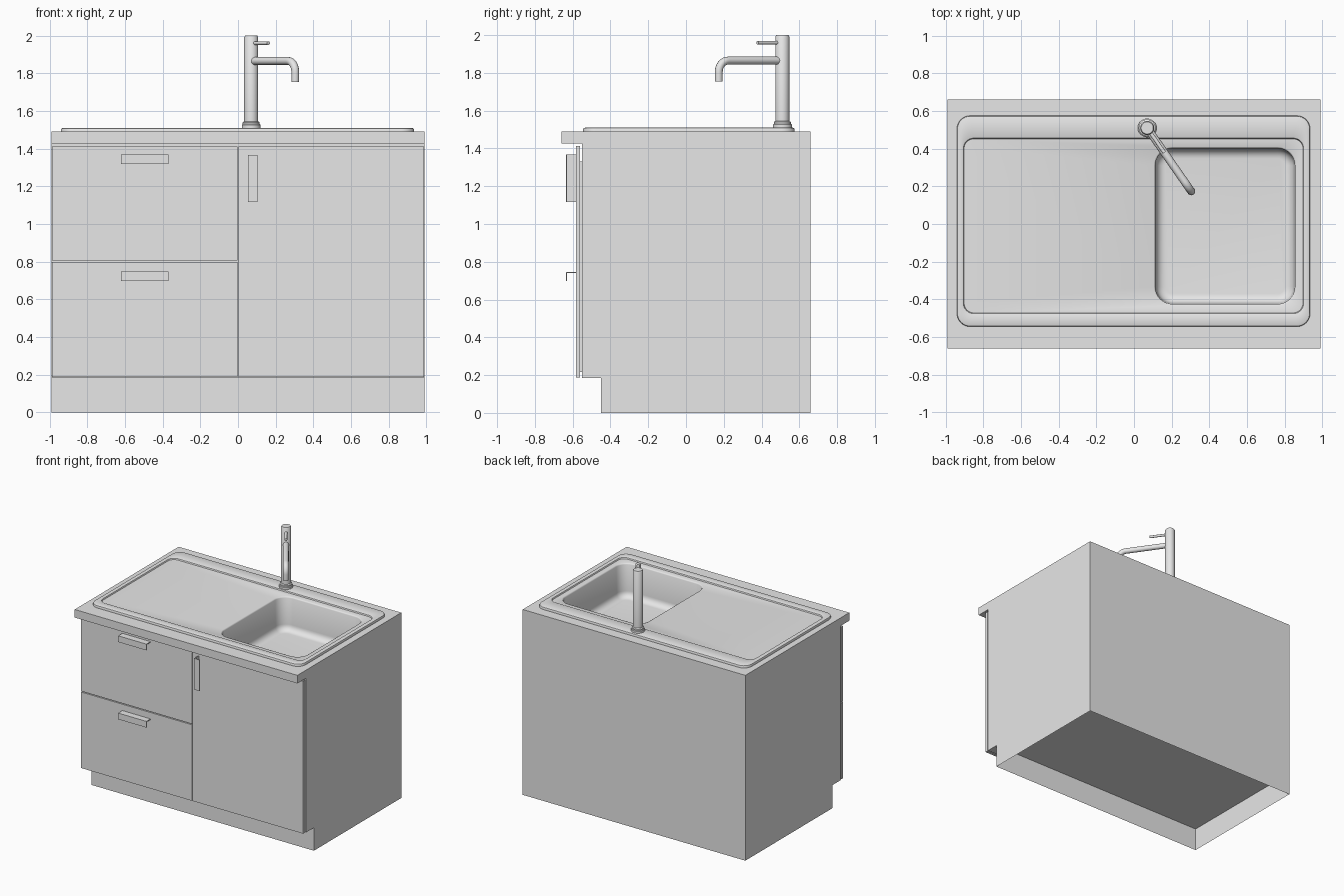
import bpy, bmesh, math
from mathutils import Vector

cube = bpy.data.objects.get("Cube")
if cube:
    bpy.data.objects.remove(cube, do_unlink=True)

grey = bpy.data.materials.new("plain_grey")
grey.use_nodes = True
grey.diffuse_color = (0.8, 0.8, 0.8, 1)
grey.node_tree.nodes["Principled BSDF"].inputs["Base Color"].default_value = (0.8, 0.8, 0.8, 1)


def finish(name, bm, smooth=False):
    mesh = bpy.data.meshes.new(name)
    bm.to_mesh(mesh)
    bm.free()
    mesh.materials.append(grey)
    obj = bpy.data.objects.new(name, mesh)
    bpy.context.collection.objects.link(obj)
    if smooth:
        bpy.ops.object.select_all(action='DESELECT')
        obj.select_set(True)
        bpy.context.view_layer.objects.active = obj
        bpy.ops.object.shade_smooth_by_angle(angle=math.radians(35))
    return obj


def box(name, x0, x1, y0, y1, z0, z1):
    bm = bmesh.new()
    bmesh.ops.create_cube(bm, size=1)
    for v in bm.verts:
        v.co = ((x0 + x1) / 2 + v.co.x * (x1 - x0),
                (y0 + y1) / 2 + v.co.y * (y1 - y0),
                (z0 + z1) / 2 + v.co.z * (z1 - z0))
    return finish(name, bm)


def prism(points, depth):
    """Closed solid: a 3D outline pushed along a vector."""
    bm = bmesh.new()
    face = bm.faces.new([bm.verts.new(p) for p in points])
    out = bmesh.ops.extrude_face_region(bm, geom=[face], use_keep_orig=True)
    bmesh.ops.translate(bm, vec=depth, verts=[g for g in out["geom"] if isinstance(g, bmesh.types.BMVert)])
    bmesh.ops.recalc_face_normals(bm, faces=bm.faces)
    return bm


def rounded_rect(x0, x1, y0, y1, r, z, steps=8):
    pts = []
    corners = ((x1 - r, y1 - r), (x0 + r, y1 - r), (x0 + r, y0 + r), (x1 - r, y0 + r))
    for k, (cx, cy) in enumerate(corners):
        for i in range(steps + 1):
            a = math.pi / 2 * (k + i / steps)
            pts.append((cx + r * math.cos(a), cy + r * math.sin(a), z))
    return pts


def loft(name, rings, cap_start=False):
    """Skin matching rings in order and cap the last one."""
    bm = bmesh.new()
    loops = [[bm.verts.new(p) for p in ring] for ring in rings]
    n = len(loops[0])
    for a, b in zip(loops, loops[1:]):
        for i in range(n):
            j = (i + 1) % n
            bm.faces.new((a[i], a[j], b[j], b[i]))
    if cap_start:
        bm.faces.new(loops[0][::-1])
    bm.faces.new(loops[-1])
    return finish(name, bm, True)


def lathe(name, x, y, profile, sides=32):
    rings = [[(x + r * math.cos(2 * math.pi * i / sides), y + r * math.sin(2 * math.pi * i / sides), z)
              for i in range(sides)] for r, z in profile]
    return loft(name, rings, True)


def tube(name, points, radius):
    curve = bpy.data.curves.new(name, 'CURVE')
    curve.dimensions = '3D'
    curve.bevel_depth = radius
    curve.bevel_resolution = 5
    curve.use_fill_caps = True
    spline = curve.splines.new('POLY')
    spline.points.add(len(points) - 1)
    for p, co in zip(spline.points, points):
        p.co = (*co, 1)
    curve.materials.append(grey)
    obj = bpy.data.objects.new(name, curve)
    bpy.context.collection.objects.link(obj)
    bpy.ops.object.select_all(action='DESELECT')
    obj.select_set(True)
    bpy.context.view_layer.objects.active = obj
    bpy.ops.object.convert(target='MESH')
    bpy.ops.object.shade_smooth_by_angle(angle=math.radians(35))


# Cabinet shell with worktop overhang and recessed, open plinth
W, D, TOP, KICK = 0.99, 0.66, 1.49, 0.185
side = [(D, 0), (D, TOP), (-D, TOP), (-D, 1.425), (-0.55, 1.425), (-0.55, KICK), (-0.45, KICK), (-0.45, 0)]
bm = prism([(-W, y, z) for y, z in side], (2 * W, 0, 0))
open_faces = [f for f in bm.faces
              if all(v.co.z > TOP - 0.001 for v in f.verts) or all(v.co.z < 0.001 for v in f.verts)]
bmesh.ops.delete(bm, geom=open_faces, context='FACES_ONLY')


def rect(x, y0, y1, z):
    return [bm.verts.new(p) for p in ((-x, y0, z), (x, y0, z), (x, y1, z), (-x, y1, z))]


bm.faces.new(rect(W, -0.45, D, KICK)[::-1])
outer, inner = rect(W, -D, D, TOP), rect(0.9, -0.5, 0.53, TOP)
for i in range(4):
    j = (i + 1) % 4
    bm.faces.new((outer[i], outer[j], inner[j], inner[i]))
bmesh.ops.remove_doubles(bm, verts=bm.verts, dist=0.0001)
finish("cabinet", bm)

# Drawer fronts and door, each with a spacer behind it
fronts = {"upper_drawer": (-0.987, -0.003, 0.805, 1.412),
          "lower_drawer": (-0.987, -0.003, 0.187, 0.798),
          "door": (0.003, 0.987, 0.187, 1.412)}
for name, (x0, x1, z0, z1) in fronts.items():
    box(name + "_front", x0, x1, -0.583, -0.56, z0, z1)
    box(name + "_spacer", x0 + 0.03, x1 - 0.03, -0.56, -0.55, z0 + 0.03, z1 - 0.08)

# Angled pull handles
T, Y0, Y1 = 0.007, -0.636, -0.583
for name, z in (("upper_drawer_handle", 1.368), ("lower_drawer_handle", 0.747)):
    pull = [(Y1, z), (Y0, z), (Y0, z - 0.05), (Y0 + T, z - 0.05), (Y0 + T, z - T), (Y1, z - T)]
    finish(name, prism([(-0.62, y, h) for y, h in pull], (0.25, 0, 0)))
x = 0.053
pull = [(x, Y1), (x, Y0), (x + 0.05, Y0), (x + 0.05, Y0 + T), (x + T, Y0 + T), (x + T, Y1)]
finish("door_handle", prism([(px, py, 1.117) for px, py in pull], (0, 0, 0.25)))

# Sink: raised rim, shallow draining board and bowl as one sheet
rings = []
for inset, z in ((0, TOP - 0.002), (0, 1.500), (0.003, 1.507), (0.01, 1.51)):
    rings.append(rounded_rect(-0.94 + inset, 0.935 - inset, -0.545 + inset, 0.575 - inset, 0.07 - inset, z))
for inset, z in ((0, 1.51), (0.004, 1.508), (0.008, 1.499)):
    rings.append(rounded_rect(-0.91 + inset, 0.905 - inset, -0.48 + inset, 0.46 - inset, 0.06 - inset, z))
bowl = [(0, 1.499), (0.004, 1.497), (0.008, 1.49), (0.012, 1.28)]
for i in range(1, 7):
    a = math.pi / 2 * i / 6
    bowl.append((0.012 + 0.05 * (1 - math.cos(a)), 1.28 - 0.05 * math.sin(a)))
for inset, z in bowl:
    rings.append(rounded_rect(0.105 + inset, 0.862 - inset, -0.433 + inset, 0.41 - inset, 0.1 - inset, z))
loft("sink", rings)

# Tap: base collar and column, swung spout and lever
tap = Vector((0.07, 0.51, 0))
aim = Vector((0.57, -0.82, 0)).normalized()
lathe("tap_column", tap.x, tap.y,
      [(0.05, 1.508), (0.05, 1.526), (0.045, 1.53), (0.045, 1.54), (0.037, 1.545),
       (0.037, 1.992), (0.032, 2.0)])
REACH, BEND, Z = 0.41, 0.06, 1.865
path = [tap + aim * 0.02 + Vector((0, 0, Z))]
for i in range(9):
    a = math.pi / 2 * i / 8
    path.append(tap + aim * (REACH - BEND + BEND * math.sin(a)) + Vector((0, 0, Z - BEND + BEND * math.cos(a))))
path.append(tap + aim * REACH + Vector((0, 0, 1.755)))
tube("tap_spout", path, 0.021)
tube("tap_lever", [tap + aim * d + Vector((0, 0, 1.96)) for d in (0.02, 0.16)], 0.01)
